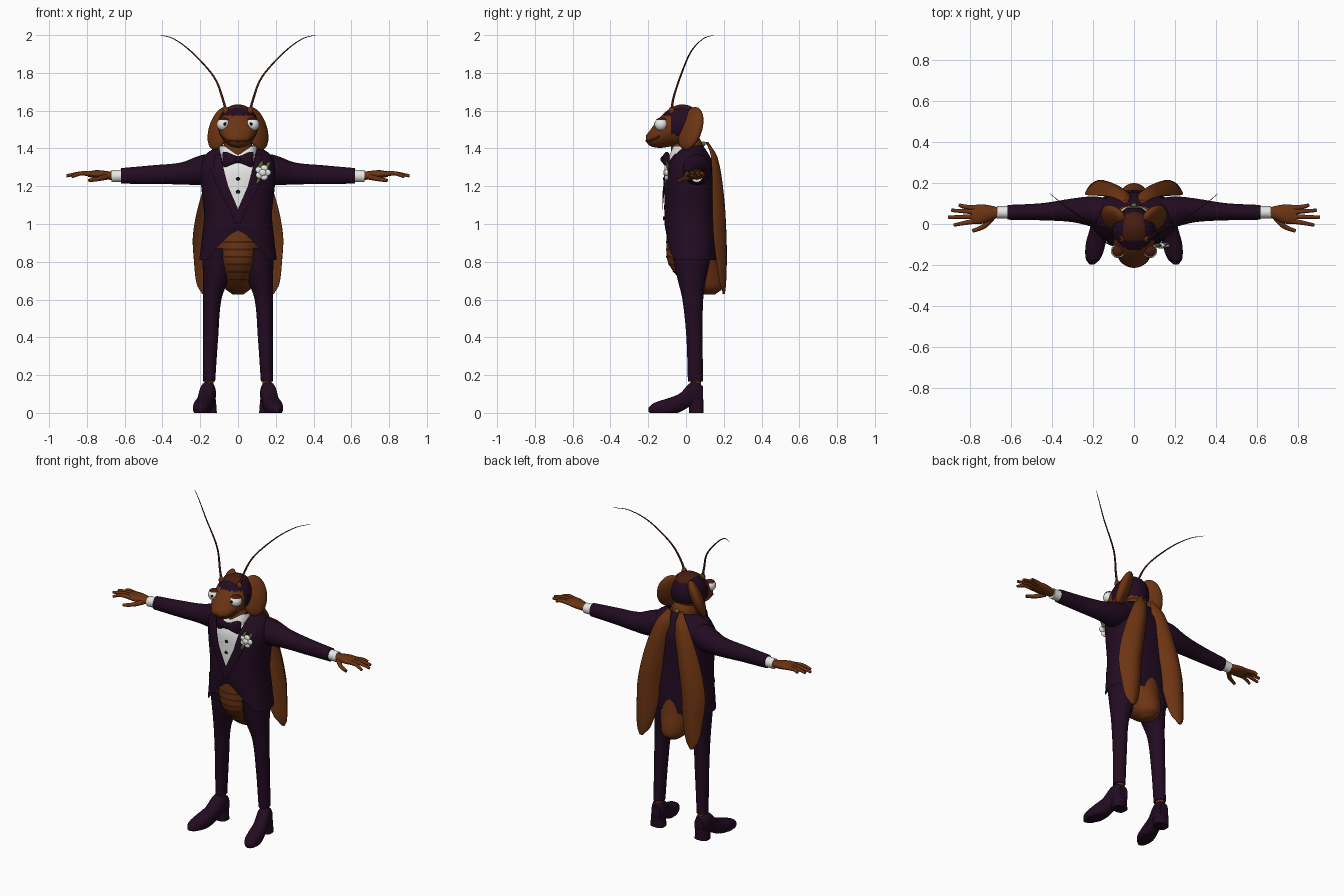
import bpy, bmesh, math
from mathutils import Matrix, Vector, Euler

if "Cube" in bpy.data.objects:
    bpy.data.objects.remove(bpy.data.objects["Cube"])


def material(name, r, g, b):
    m = bpy.data.materials.new(name)
    m.use_nodes = True
    m.diffuse_color = (r, g, b, 1)
    m.node_tree.nodes["Principled BSDF"].inputs["Base Color"].default_value = (r, g, b, 1)
    return m


SHELL = material("shell brown", 0.15, 0.034, 0.006)
CROWN = material("dark red brown", 0.065, 0.011, 0.005)
STRIPE = material("stripe brown", 0.06, 0.014, 0.004)
SUIT = material("suit purple", 0.016, 0.0035, 0.0155)
WHITE = material("white", 0.8, 0.8, 0.78)
BLACK = material("black", 0.005, 0.004, 0.005)
GREEN = material("leaf green", 0.1, 0.17, 0.03)
made = []


def finish(name, bm, mats, mirror=False, rule=None):
    bmesh.ops.recalc_face_normals(bm, faces=bm.faces)
    if rule:
        for f in bm.faces:
            f.material_index = rule(f.calc_center_median())
    mesh = bpy.data.meshes.new(name)
    bm.to_mesh(mesh)
    bm.free()
    for m in mats:
        mesh.materials.append(m)
    ob = bpy.data.objects.new(name, mesh)
    bpy.context.collection.objects.link(ob)
    if mirror:
        ob.modifiers.new("mirror", 'MIRROR').use_mirror_merge = False
    made.append(ob)
    return ob


def at(secs, s):
    """Smooth interpolation of (station, u, v, a, b) sections."""
    i = max(k for k in range(len(secs) - 1) if k == 0 or secs[k][0] <= s)
    p, q = secs[i], secs[i + 1]
    o, r = secs[max(i - 1, 0)], secs[min(i + 2, len(secs) - 1)]
    h = q[0] - p[0]
    t = (s - p[0]) / h
    out = []
    for k in range(1, 5):
        m0 = (q[k] - o[k]) / (q[0] - o[0]) * h
        m1 = (r[k] - p[k]) / (r[0] - p[0]) * h
        out.append((2*t**3 - 3*t*t + 1) * p[k] + (t**3 - 2*t*t + t) * m0
                   + (3*t*t - 2*t**3) * q[k] + (t**3 - t*t) * m1)
    return out


def loft(name, axis, secs, mats, mirror=False, p=1.0, n=32, step=5, caps=True, warp=None, rule=None):
    """Skin of superellipse rings along an axis."""
    bm = bmesh.new()
    rings = []
    stations = [a[0] + (b[0] - a[0]) * k / step for a, b in zip(secs, secs[1:]) for k in range(step)]
    for s in stations + [secs[-1][0]]:
        u, v, a, b = at(secs, s)
        ring = []
        for k in range(n):
            c, d = math.cos(math.tau * k / n), math.sin(math.tau * k / n)
            x = u + a * math.copysign(abs(c)**p, c)
            y = v + b * math.copysign(abs(d)**p, d)
            co = {'x': (s, x, y), 'y': (x, s, y), 'z': (x, y, s)}[axis]
            ring.append(bm.verts.new(warp(*co) if warp else co))
        rings.append(ring)
    for r0, r1 in zip(rings, rings[1:]):
        for k in range(n):
            bm.faces.new((r0[k], r0[(k + 1) % n], r1[(k + 1) % n], r1[k]))
    if caps:
        bm.faces.new(rings[0])
        bm.faces.new(rings[-1])
    return finish(name, bm, mats, mirror, rule)


def front_y(secs, p, x, z):
    u, v, a, b = at(secs, z)
    c = min(abs((x - u) / a), 1)**(1 / p)
    return v - b * math.sqrt(1 - c * c)**p


def patch(name, secs, p, rows, mat, mirror=False, off=0.005, n=10, step=6):
    """Thin plate lying on the front of a loft; rows are (z, x0, x1)."""
    bm = bmesh.new()
    grid = []
    for r0, r1 in zip(rows, rows[1:]):
        for k in range(step + 1):
            z, x0, x1 = [a + (b - a) * k / step for a, b in zip(r0, r1)]
            xs = [x0 + (x1 - x0) * j / n for j in range(n + 1)]
            grid.append([bm.verts.new((x, front_y(secs, p, x, z) - off, z)) for x in xs])
    for g0, g1 in zip(grid, grid[1:]):
        for j in range(n):
            bm.faces.new((g0[j], g0[j + 1], g1[j + 1], g1[j]))
    bmesh.ops.remove_doubles(bm, verts=bm.verts, dist=1e-5)
    return finish(name, bm, [mat], mirror)


def balls(name, spots, radii, mat, rot=(0, 0, 0), mirror=False, keep=None):
    bm = bmesh.new()
    turn = Euler([math.radians(a) for a in rot]).to_matrix().to_4x4()
    for s in spots:
        bmesh.ops.create_uvsphere(bm, u_segments=24, v_segments=14, radius=1,
                                  matrix=Matrix.Translation(s) @ turn @ Matrix.Diagonal((*radii, 1)))
    if keep:
        bmesh.ops.delete(bm, geom=[v for v in bm.verts if not keep(v.co)], context='VERTS')
    return finish(name, bm, [mat], mirror)


def tube(name, points, r0, r1, mat, mirror=True):
    """Tapered round tube through a smooth path."""
    bm = bmesh.new()
    pts = [Vector(q) for q in points]
    path = []
    for i in range(len(pts) - 1):
        a, b = pts[max(i - 1, 0)], pts[min(i + 2, len(pts) - 1)]
        for k in range(6):
            t = k / 6
            m0, m1 = (pts[i + 1] - a) / 2, (b - pts[i]) / 2
            path.append(pts[i] * (2*t**3 - 3*t*t + 1) + m0 * (t**3 - 2*t*t + t)
                        + pts[i + 1] * (3*t*t - 2*t**3) + m1 * (t**3 - t*t))
    path.append(pts[-1])
    rings = []
    for i, q in enumerate(path):
        d = path[min(i + 1, len(path) - 1)] - path[max(i - 1, 0)]
        e = d.cross(Vector((0.1, 1, 0.05))).normalized()
        f = d.cross(e).normalized()
        r = r0 + (r1 - r0) * i / (len(path) - 1)
        rings.append([bm.verts.new(q + r * (e * math.cos(a) + f * math.sin(a)))
                      for a in [math.tau * k / 10 for k in range(10)]])
    for g, h in zip(rings, rings[1:]):
        for k in range(10):
            bm.faces.new((g[k], g[(k + 1) % 10], h[(k + 1) % 10], h[k]))
    bm.faces.new(rings[0])
    bm.faces.new(rings[-1])
    return finish(name, bm, [mat], mirror)


# Jacket with a front hem that sweeps up to the middle
JACKET = [(0.81, 0, 0.03, 0.205, 0.135), (0.92, 0, 0.027, 0.192, 0.138), (1.05, 0, 0.022, 0.18, 0.137),
          (1.2, 0, 0.022, 0.195, 0.135), (1.3, 0, 0.025, 0.2, 0.128), (1.37, 0, 0.03, 0.17, 0.09),
          (1.415, 0, 0.03, 0.1, 0.06)]


def hem(x, y, z):
    if y < 0.03:
        z += 0.155 * max(0, 1 - (abs(x) / 0.165)**1.4) * min(1, max(0, (1.0 - z) / 0.19))
    return x, y, z


loft("jacket", 'z', JACKET, [SUIT], p=0.85, n=64, caps=False, warp=hem)
patch("shirt_front", JACKET, 0.85, [(1.08, 0, 0), (1.2, -0.054, 0.054), (1.31, -0.08, 0.08), (1.38, -0.09, 0.09)], WHITE)
patch("lapels", JACKET, 0.85, [(1.0, 0, 0.012), (1.08, 0.0, 0.045), (1.2, 0.052, 0.11), (1.29, 0.076, 0.15),
                               (1.3, 0.078, 0.13), (1.37, 0.096, 0.125)], SUIT, True, 0.01)
patch("pocket_flaps", JACKET, 0.85, [(0.95, 0.1, 0.165), (0.98, 0.1, 0.165)], SUIT, True)
balls("shirt_buttons", [(0, front_y(JACKET, 0.85, 0, z) - 0.006, z) for z in (1.17, 1.24)], (0.01, 0.004, 0.01), BLACK)
balls("jacket_button", [(0, -0.118, 1.03)], (0.011, 0.005, 0.011), BLACK)


# Collar, open at the throat and sinking at the back, and bow tie
def collar_edge(x, y, z):
    return x, y, z - (0.05 * max(0, 1 - abs(x) / 0.07) if y < 0 else min(0.07, 2 * y))


loft("collar", 'z', [(1.31, 0, -0.01, 0.097, 0.1), (1.37, 0, -0.012, 0.1, 0.085), (1.413, 0, -0.01, 0.1, 0.07)], [WHITE],
     p=0.9, n=48, caps=False, warp=collar_edge)
loft("bow_tie", 'x', [(0, -0.115, 1.342, 0.012, 0.016), (0.03, -0.113, 1.342, 0.015, 0.026),
                      (0.065, -0.103, 1.342, 0.015, 0.04), (0.083, -0.094, 1.342, 0.008, 0.037)], [SUIT], True)
balls("bow_knot", [(0, -0.118, 1.342)], (0.017, 0.017, 0.019), SUIT)

# Flower on the left lapel
fy = front_y(JACKET, 0.85, 0.13, 1.28) - 0.018
ring = [(0.131 + 0.024 * math.cos(a), fy, 1.272 + 0.024 * math.sin(a)) for a in [math.tau * k / 5 for k in range(5)]]
balls("flower_petals", ring + [(0.131, fy - 0.006, 1.272)], (0.02, 0.011, 0.018), WHITE)
balls("flower_leaves", [(0.102, fy, 1.225), (0.09, fy, 1.245), (0.118, fy, 1.31), (0.155, fy + 0.006, 1.306)],
      (0.01, 0.007, 0.027), GREEN, (0, 30, 0))
tube("flower_stem", [(0.12, fy, 1.26), (0.088, fy, 1.19)], 0.006, 0.005, GREEN, False)

# Sleeves, cuffs and hands
loft("sleeves", 'x', [(0.12, 0.045, 1.3, 0.08, 0.075), (0.2, 0.06, 1.285, 0.075, 0.078), (0.3, 0.067, 1.268, 0.058, 0.058),
                      (0.45, 0.06, 1.261, 0.042, 0.05), (0.62, 0.057, 1.255, 0.036, 0.041)], [SUIT], True)
loft("cuffs", 'x', [(0.61, 0.057, 1.255, 0.031, 0.033), (0.64, 0.057, 1.254, 0.03, 0.032), (0.67, 0.057, 1.253, 0.03, 0.032)], [WHITE], True)
loft("palms", 'x', [(0.65, 0.057, 1.254, 0.02, 0.02), (0.7, 0.054, 1.258, 0.036, 0.023), (0.75, 0.048, 1.263, 0.048, 0.022),
                    (0.795, 0.046, 1.264, 0.044, 0.014)], [SHELL], True)
for name, y0, y1, x1, z1 in (("index_fingers", 0.015, -0.005, 0.88, 1.25), ("middle_fingers", 0.037, 0.033, 0.908, 1.255),
                             ("ring_fingers", 0.058, 0.067, 0.893, 1.258), ("little_fingers", 0.077, 0.093, 0.855, 1.26)):
    tube(name, [(0.77, y0, 1.264), (0.83, (y0 + y1) / 2, 1.268), (x1, y1, z1)], 0.014, 0.008, SHELL)
tube("thumbs", [(0.695, 0.03, 1.25), (0.735, -0.012, 1.24), (0.79, -0.034, 1.23)], 0.016, 0.009, SHELL)

# Belly with dark bands
BELLY = [(0.628, 0, 0.12, 0.03, 0.035), (0.66, 0, 0.11, 0.07, 0.085), (0.72, 0, 0.077, 0.094, 0.12),
         (0.8, 0, 0.042, 0.115, 0.138), (0.9, 0, 0.03, 0.135, 0.134), (1.0, 0, 0.028, 0.15, 0.128)]
loft("belly", 'z', BELLY, [SHELL])
for i in range(6):
    z = 0.7 + 0.04 * i
    w = 0.05 + 0.008 * i
    patch("belly_band", BELLY, 1, [(z, -w, w), (z + 0.01, -w, w)], STRIPE, off=0.003, step=1)

# Trousers, ankles and shoes
loft("trouser_legs", 'z', [(0.165, 0.153, 0.05, 0.032, 0.04), (0.4, 0.145, 0.045, 0.04, 0.043), (0.6, 0.136, 0.036, 0.048, 0.055),
                           (0.72, 0.115, 0.03, 0.07, 0.078), (0.87, 0.1, 0.03, 0.092, 0.11)], [SUIT], True)
loft("ankles", 'z', [(0.1, 0.153, 0.055, 0.024, 0.026), (0.18, 0.153, 0.052, 0.024, 0.028)], [SHELL], True)
loft("shoes", 'y', [(-0.198, 0.206, 0.016, 0.012, 0.012), (-0.17, 0.2, 0.022, 0.036, 0.03), (-0.1, 0.188, 0.03, 0.048, 0.046),
                    (-0.03, 0.174, 0.055, 0.044, 0.05), (0.02, 0.163, 0.095, 0.042, 0.062), (0.06, 0.157, 0.1, 0.04, 0.062),
                    (0.09, 0.153, 0.09, 0.03, 0.05)], [SUIT], True, p=0.8, warp=lambda x, y, z: (x, y, max(z, 0)))
loft("shoe_heels", 'z', [(0, 0.156, 0.055, 0.044, 0.038), (0.07, 0.157, 0.055, 0.04, 0.038)], [SUIT], True, p=0.7)

# Long wing cases, arched across their width
WING = [(0.63, 0.178, 0.2, 0.012, 0.006), (0.68, 0.172, 0.2, 0.046, 0.012), (0.8, 0.163, 0.202, 0.07, 0.014),
        (0.95, 0.155, 0.2, 0.083, 0.014), (1.15, 0.118, 0.187, 0.077, 0.014), (1.35, 0.067, 0.155, 0.05, 0.013),
        (1.435, 0.042, 0.11, 0.014, 0.008)]
loft("wing_cases", 'z', WING, [SHELL], True, warp=lambda x, y, z: (x, y - 8 * (x - at(WING, z)[0])**2, z))

# Neck and head
loft("neck", 'z', [(1.32, 0, 0, 0.075, 0.07), (1.4, 0, 0.005, 0.078, 0.085), (1.44, 0, 0.005, 0.07, 0.075), (1.48, 0, -0.01, 0.06, 0.06)], [SHELL])
balls("neck_spot", [(0, 0.092, 1.425)], (0.014, 0.012, 0.012), GREEN)


def head_colour(c):
    if abs(c.x) < 0.05 and c.z > 1.595 and c.y > -0.085:
        return 2
    return 1 if c.z > 1.47 and (c.y > -0.08 or c.z > 1.575) else 0


loft("head", 'y', [(-0.212, 0, 1.452, 0.022, 0.016), (-0.19, 0, 1.455, 0.058, 0.042), (-0.14, 0, 1.483, 0.088, 0.08),
                   (-0.08, 0, 1.512, 0.103, 0.102), (-0.02, 0, 1.523, 0.105, 0.11), (0.045, 0, 1.523, 0.08, 0.088),
                   (0.078, 0, 1.52, 0.03, 0.035)], [SHELL, SUIT, CROWN], n=48, rule=head_colour)
balls("head_lobes", [(0.096, 0.025, 1.506)], (0.036, 0.078, 0.12), SHELL, (0, -20, -42), True)
tube("mouth", [(0.085, -0.14, 1.465), (0.062, -0.182, 1.445), (0.03, -0.204, 1.438), (0, -0.21, 1.44)], 0.005, 0.005, STRIPE)

# Eyes and eyelids
balls("eyes", [(0.078, -0.132, 1.527)], (0.035, 0.035, 0.034), WHITE, mirror=True)
balls("pupils", [(0.07, -0.165, 1.53)], (0.008, 0.005, 0.008), BLACK, mirror=True)
balls("eyelids", [(0.078, -0.13, 1.527)], (0.038, 0.038, 0.037), CROWN, mirror=True, keep=lambda c: c.z > 1.545)

# Antennae
tube("antennae", [(0.062, -0.075, 1.585), (0.08, -0.068, 1.66), (0.128, -0.03, 1.78), (0.245, 0.025, 1.91),
                  (0.34, 0.09, 1.98), (0.41, 0.148, 1.999)], 0.0075, 0.001, CROWN)
balls("antenna_bases", [(0.065, -0.075, 1.6)], (0.016, 0.016, 0.022), SHELL, mirror=True)

# Smooth shading with sharp edges kept
bpy.ops.object.select_all(action='DESELECT')
for ob in made:
    ob.select_set(True)
bpy.context.view_layer.objects.active = made[0]
bpy.ops.object.shade_smooth_by_angle(angle=math.radians(50))
